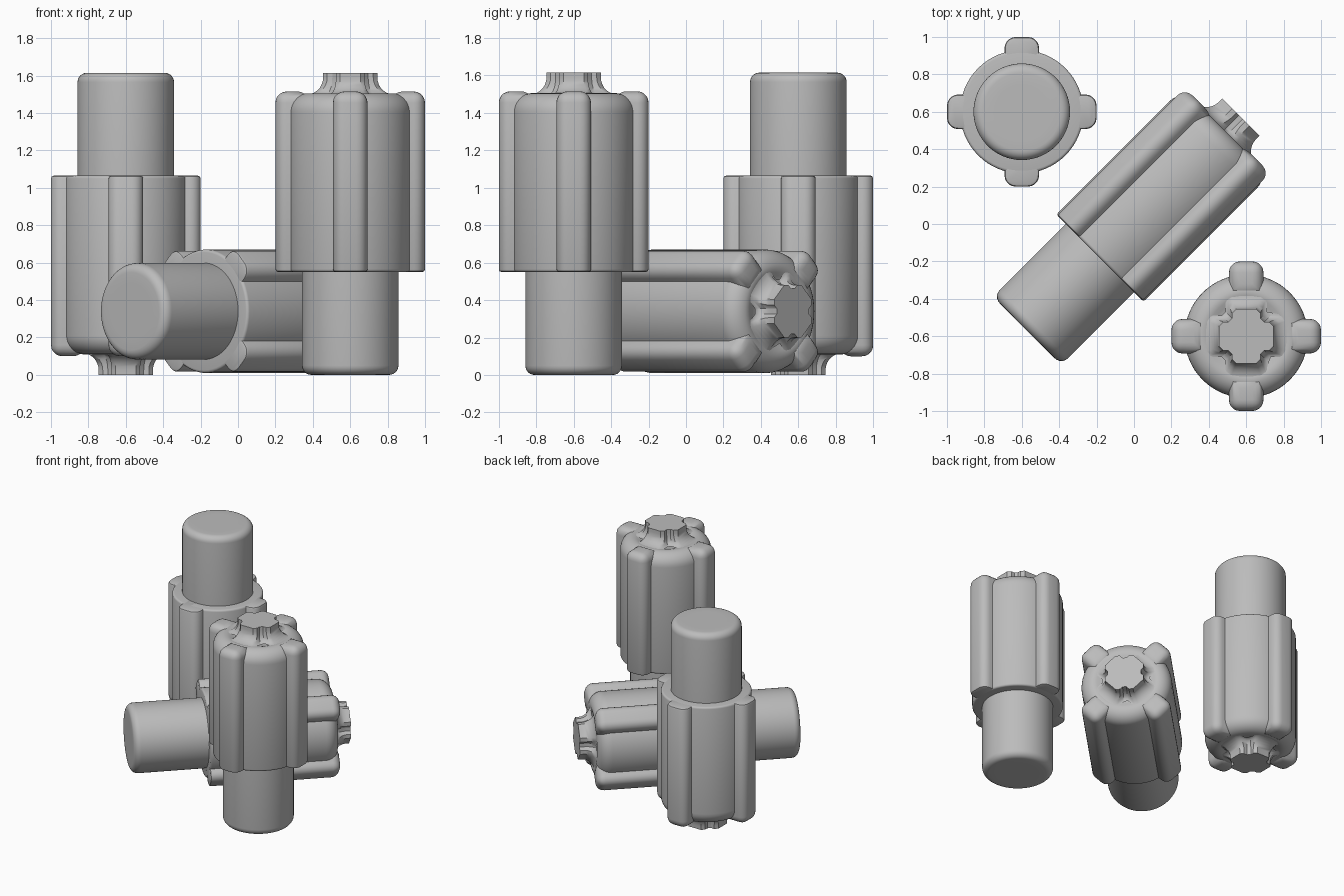
import bpy, bmesh
from math import sin, cos, pi, radians
from mathutils import Matrix, Vector

if "Cube" in bpy.data.objects:
    bpy.data.objects.remove(bpy.data.objects["Cube"])

grey = bpy.data.materials.new("plain grey")
grey.use_nodes = True
grey.diffuse_color = (0.5, 0.5, 0.5, 1)
grey.node_tree.nodes["Principled BSDF"].inputs["Base Color"].default_value = (0.5, 0.5, 0.5, 1)

LENGTH, SHOULDER, RIB_TOP = 1.615, 0.55, 1.515


def finish(bm, name):
    bmesh.ops.recalc_face_normals(bm, faces=bm.faces)
    mesh = bpy.data.meshes.new(name)
    bm.to_mesh(mesh)
    bm.free()
    mesh.materials.append(grey)
    return mesh


def loft(bm, rings):
    """Skin closed rings of points and cap both ends."""
    loops = [[bm.verts.new(p) for p in ring] for ring in rings]
    for a, b in zip(loops, loops[1:]):
        for i in range(len(a)):
            j = (i + 1) % len(a)
            bm.faces.new((a[i], a[j], b[j], b[i]))
    bm.faces.new(loops[0])
    bm.faces.new(loops[-1])


def lathe(name, profile, sides=64):
    bm = bmesh.new()
    loft(bm, [[(r * cos(2 * pi * i / sides), r * sin(2 * pi * i / sides), z)
               for i in range(sides)] for r, z in profile])
    return finish(bm, name)


def arc(r, z, radius, start, end, steps=6):
    angles = [radians(start + (end - start) * i / steps) for i in range(steps + 1)]
    return [(r + radius * cos(a), z + radius * sin(a)) for a in angles]


# Peg with a rounded end
peg = lathe("peg", [(0.15, 0)] + arc(0.208, 0.05, 0.05, -90, 0) + [(0.258, SHOULDER + 0.05)])

# Barrel with a crisp lower shoulder and a soft dished top
barrel = lathe("barrel", [(0.2, SHOULDER)] + arc(0.315, SHOULDER + 0.015, 0.015, -90, 0, 3)
               + arc(0.23, 1.405, 0.1, 0, 90, 8)
               + [(0.21, 1.5), (0.19, 1.492), (0.17, 1.485), (0.12, 1.48)])

# Four finger-like ribs
bm = bmesh.new()
for k in range(4):
    part = bmesh.new()
    bmesh.ops.create_cube(part, size=1, matrix=Matrix.Translation((0.31, 0, (SHOULDER + RIB_TOP) / 2))
                          @ Matrix.Diagonal((0.18, 0.185, RIB_TOP - SHOULDER, 1)))
    soft = [e for e in part.edges if all(v.co.z > 1 for v in e.verts)
            or all(v.co.x > 0.35 for v in e.verts) and e.calc_length() > 0.5]
    bmesh.ops.bevel(part, geom=soft, offset=0.06, segments=5, profile=0.5, affect='EDGES')
    low = [e for e in part.edges if all(v.co.z < SHOULDER + 0.001 for v in e.verts)]
    bmesh.ops.bevel(part, geom=low, offset=0.015, segments=2, profile=0.5, affect='EDGES')
    part.transform(Matrix.Rotation(k * pi / 2, 4, 'Z'))
    temp = bpy.data.meshes.new("rib_temp")
    part.to_mesh(temp)
    part.free()
    bm.from_mesh(temp)
    bpy.data.meshes.remove(temp)
ribs = finish(bm, "ribs")


# Flared cross at the tip
def cross_ring(reach, width, z):
    c, f = 0.022, 0.02
    arm = [(width + f, width), (reach - c, width), (reach, width - c),
           (reach, c - width), (reach - c, -width), (width + f, -width), (width, -width - f)]
    arm.reverse()
    return [(Matrix.Rotation(k * pi / 2, 3, 'Z') @ Vector((x, y, z)))
            for k in range(4) for x, y in arm]


bm = bmesh.new()
steps = 7
rings = []
for i in range(steps + 1):
    a = i / steps * pi / 2
    flare = 1 - sin(a)
    rings.append(cross_ring(0.145 + 0.085 * flare, 0.076 + 0.035 * flare,
                            1.5 + 0.09 * (1 - cos(a))))
rings.append(cross_ring(0.145, 0.076, LENGTH))
loft(bm, rings)
cross = finish(bm, "cross_tip")

# Three copies: upright, upside down and lying on the diagonal
placements = {
    "upright": Matrix.Translation((0.6, -0.6, 0)),
    "inverted": Matrix.Translation((-0.6, 0.6, LENGTH)) @ Matrix.Rotation(pi, 4, 'X'),
    "lying": Matrix.Translation((0, 0, 0.34)) @ Matrix.Rotation(pi / 4, 4, 'Z')
    @ Matrix.Rotation(pi / 2, 4, 'Y') @ Matrix.Rotation(pi / 4, 4, 'Z')
    @ Matrix.Translation((0, 0, -LENGTH / 2)),
}
bpy.ops.object.select_all(action='DESELECT')
for place, matrix in placements.items():
    for mesh in (peg, barrel, ribs, cross):
        ob = bpy.data.objects.new(place + "_" + mesh.name, mesh)
        bpy.context.collection.objects.link(ob)
        ob.matrix_world = matrix
        ob.select_set(True)
        bpy.context.view_layer.objects.active = ob
bpy.ops.object.shade_smooth_by_angle(angle=radians(40))
